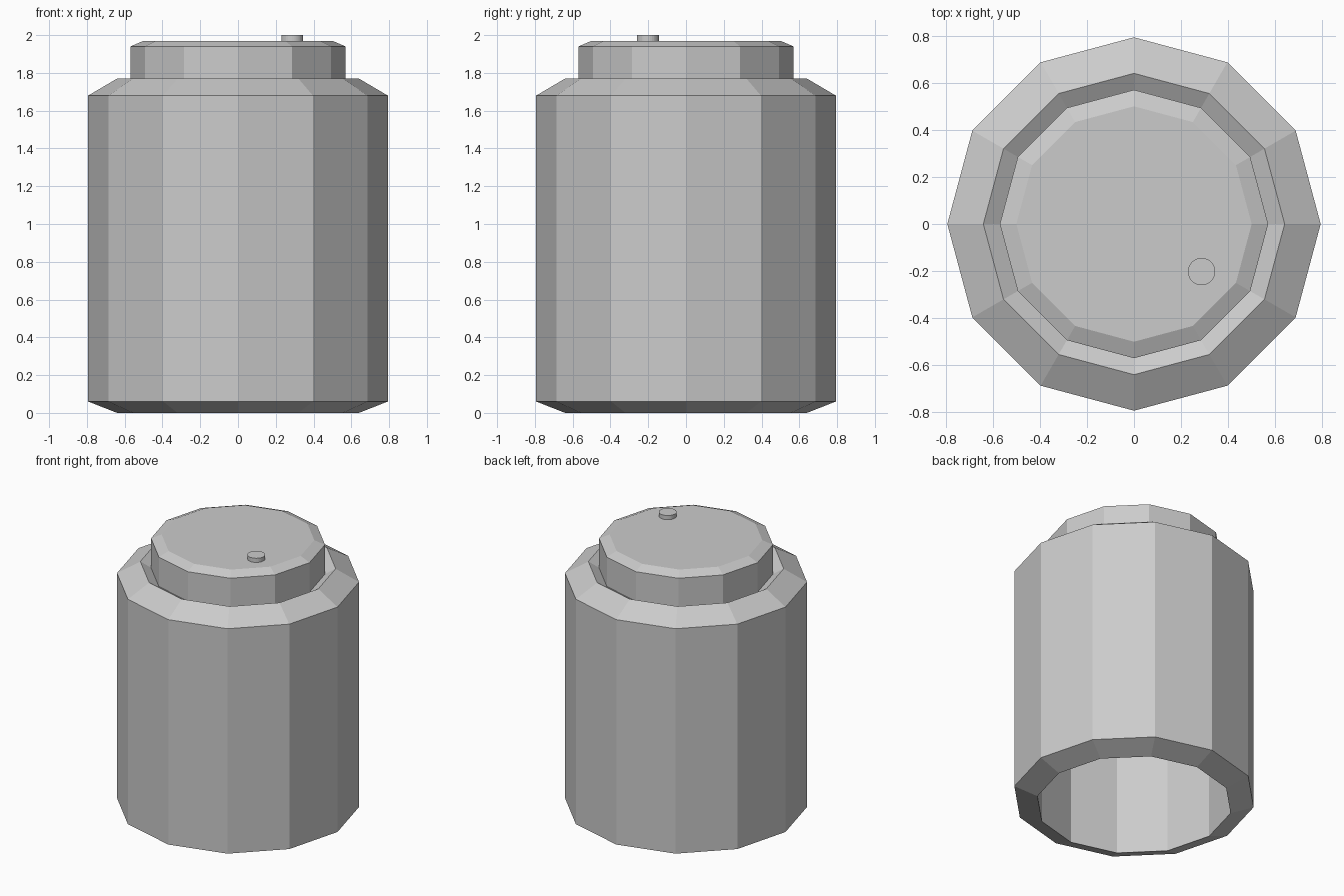
import bpy, bmesh
from math import cos, sin, tau

if "Cube" in bpy.data.objects:
    bpy.data.objects.remove(bpy.data.objects["Cube"])


def lathe(name, profile, sides, centre=(0, 0), loop=False):
    """Revolve (radius, z) points; cap the ends unless the profile is a closed loop."""
    bm = bmesh.new()
    rings = [[bm.verts.new((r * cos(tau * i / sides), r * sin(tau * i / sides), z))
              for i in range(sides)] for r, z in profile]
    pairs = list(zip(rings, rings[1:]))
    if loop:
        pairs.append((rings[-1], rings[0]))
    else:
        bm.faces.new(rings[0][::-1])
        bm.faces.new(rings[-1])
    for a, b in pairs:
        for i in range(sides):
            j = (i + 1) % sides
            bm.faces.new((a[i], a[j], b[j], b[i]))
    bmesh.ops.recalc_face_normals(bm, faces=bm.faces)
    mesh = bpy.data.meshes.new(name)
    bm.to_mesh(mesh)
    bm.free()
    ob = bpy.data.objects.new(name, mesh)
    ob.location = (*centre, 0)
    bpy.context.collection.objects.link(ob)
    return ob


# Hollow body: chamfered foot and shoulder, lip sloping in under the lid
lathe("body", [(0.64, 0), (0.793, 0.06), (0.793, 1.68), (0.64, 1.77),
               (0.54, 1.71), (0.64, 1.65)], 12, loop=True)

# Chamfered lid
lathe("lid", [(0.57, 1.69), (0.57, 1.94), (0.50, 1.97)], 12)

# Small round button on the lid
lathe("button", [(0.058, 1.96), (0.058, 2.0)], 32, centre=(0.287, -0.202))
